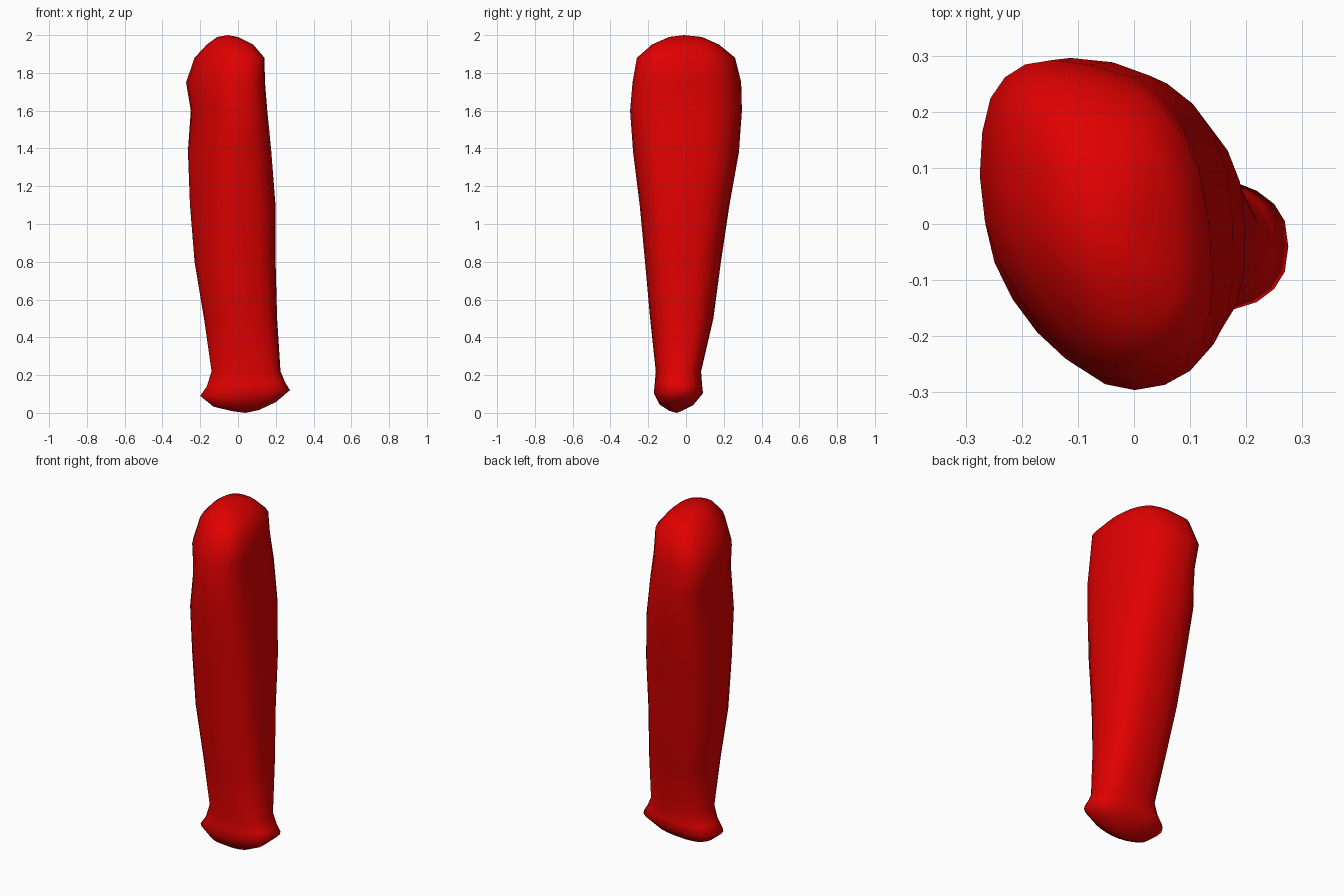
import bpy, bmesh, math

if "Cube" in bpy.data.objects:
    bpy.data.objects.remove(bpy.data.objects["Cube"])

SIDES = 24
# z, x min, x max, y min, y max, skew of the oval (radians), sideways tilt in z
SECTIONS = [
    (0.012, -0.03, 0.11, -0.09, -0.02, 0.0, 0.003),
    (0.045, -0.13, 0.20, -0.14, 0.04, 0.0, 0.012),
    (0.105, -0.20, 0.275, -0.17, 0.09, 0.0, 0.015),
    (0.15, -0.165, 0.25, -0.166, 0.085, 0.0, 0.01),
    (0.22, -0.14, 0.225, -0.16, 0.08, 0.0, 0.0),
    (0.50, -0.18, 0.207, -0.19, 0.145, 0.0, 0.0),
    (0.80, -0.23, 0.199, -0.217, 0.185, 0.03, 0.0),
    (1.10, -0.255, 0.199, -0.245, 0.23, 0.08, 0.0),
    (1.38, -0.267, 0.178, -0.28, 0.28, 0.14, 0.0),
    (1.60, -0.25, 0.155, -0.296, 0.296, 0.24, 0.0),
    (1.75, -0.275, 0.143, -0.283, 0.292, 0.3, 0.0),
    (1.88, -0.23, 0.14, -0.26, 0.26, 0.3, 0.0),
    (1.95, -0.165, 0.08, -0.18, 0.175, 0.25, 0.0),
    (1.99, -0.11, 0.0, -0.09, 0.085, 0.2, 0.0),
]


def squared(w, power):
    return math.copysign(abs(w) ** power, w)


def ring(bm, z, x0, x1, y0, y1, skew, tilt):
    # Squarish oval, less full at its front left corner
    verts = []
    for i in range(SIDES):
        t = math.tau * i / SIDES
        power = 0.78 + 0.3 * max(0, math.cos(t - math.radians(225)))
        u = squared(math.cos(t + skew), power)
        v = squared(math.sin(t), power)
        verts.append(bm.verts.new(((x0 + x1) / 2 + (x1 - x0) / 2 * u,
                                   (y0 + y1) / 2 + (y1 - y0) / 2 * v,
                                   z + tilt * u)))
    return verts


# Tapered oval grip with a flared pommel and domed top
bm = bmesh.new()
rings = [ring(bm, *s) for s in SECTIONS]
for a, b in zip(rings, rings[1:]):
    for i in range(SIDES):
        j = (i + 1) % SIDES
        bm.faces.new((a[i], a[j], b[j], b[i]))
bottom = bm.verts.new((0.04, -0.05, 0.0))
top = bm.verts.new((-0.055, -0.01, 2.0))
for i in range(SIDES):
    j = (i + 1) % SIDES
    bm.faces.new((bottom, rings[0][j], rings[0][i]))
    bm.faces.new((top, rings[-1][i], rings[-1][j]))
bmesh.ops.recalc_face_normals(bm, faces=bm.faces)
for f in bm.faces:
    f.smooth = True

mesh = bpy.data.meshes.new("handle")
bm.to_mesh(mesh)
bm.free()
handle = bpy.data.objects.new("handle", mesh)
bpy.context.collection.objects.link(handle)

# Red finish
red = bpy.data.materials.new("red")
red.diffuse_color = (0.75, 0.0, 0.0, 1)
red.use_nodes = True
red.node_tree.nodes["Principled BSDF"].inputs["Base Color"].default_value = red.diffuse_color
mesh.materials.append(red)
